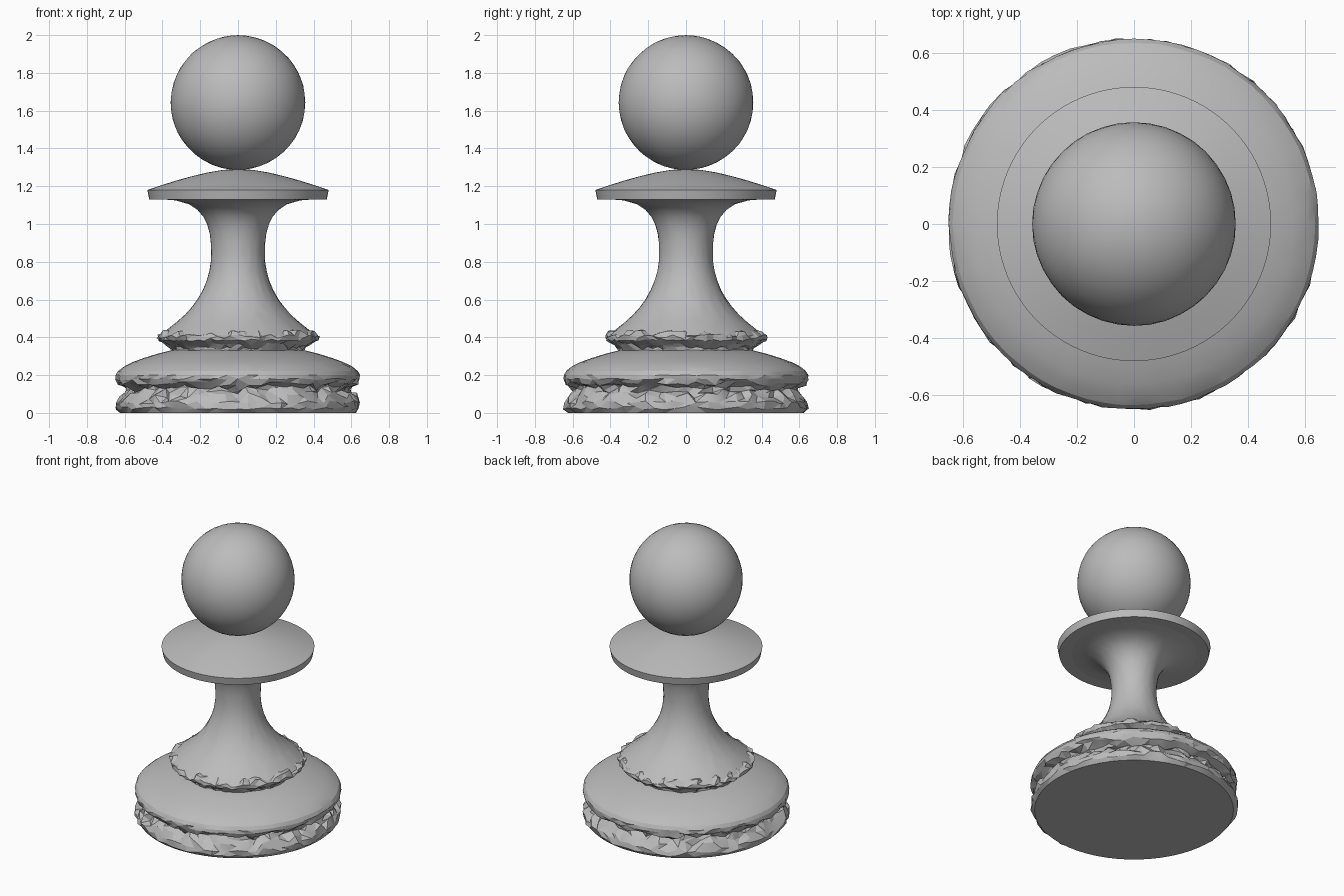
import bpy
import bmesh
import math
import random

random.seed(7)

cube = bpy.data.objects.get("Cube")
if cube:
    bpy.data.objects.remove(cube, do_unlink=True)

# One plain grey for the whole piece
grey = bpy.data.materials.new("plain grey")
grey.use_nodes = True
colour = (0.5, 0.5, 0.5, 1)
grey.diffuse_color = colour
grey.node_tree.nodes["Principled BSDF"].inputs["Base Color"].default_value = colour


def add_object(name, bm, smooth_angle):
    bmesh.ops.recalc_face_normals(bm, faces=bm.faces)
    mesh = bpy.data.meshes.new(name)
    bm.to_mesh(mesh)
    bm.free()
    mesh.materials.append(grey)
    obj = bpy.data.objects.new(name, mesh)
    bpy.context.collection.objects.link(obj)
    bpy.ops.object.select_all(action="DESELECT")
    obj.select_set(True)
    bpy.context.view_layer.objects.active = obj
    bpy.ops.object.shade_smooth_by_angle(angle=math.radians(smooth_angle))
    return obj


def lathe(name, profile, sides=72, smooth_angle=30):
    """Turn (radius, height, roughness) rows around z and cap both ends."""
    bm = bmesh.new()
    rings = []
    for r, z, rough in profile:
        ring = []
        for i in range(sides):
            a = math.tau * (i + random.uniform(-12, 12) * rough) / sides
            rr = r + random.uniform(-1, 0.4) * rough
            zz = z + random.uniform(-0.7, 0.7) * rough
            ring.append(bm.verts.new((rr * math.cos(a), rr * math.sin(a), zz)))
        rings.append(ring)
    for low, high in zip(rings, rings[1:]):
        for i in range(sides):
            j = (i + 1) % sides
            bm.faces.new((low[i], low[j], high[j], high[i]))
    bm.faces.new(rings[0][::-1])
    bm.faces.new(rings[-1])
    bmesh.ops.triangulate(bm, faces=[f for f in bm.faces if len(f.verts) == 4])
    return add_object(name, bm, smooth_angle)


# Wide foot: rough lower disc, ragged groove, smooth domed upper disc
lathe("foot", [
    (0.625, 0.0, 0), (0.65, 0.025, 0.012), (0.65, 0.055, 0.015),
    (0.625, 0.09, 0.025), (0.595, 0.12, 0.03), (0.595, 0.135, 0.025),
    (0.64, 0.155, 0.02), (0.65, 0.178, 0.008), (0.648, 0.2, 0.003),
    (0.635, 0.222, 0.002), (0.605, 0.245, 0.002), (0.56, 0.268, 0.001),
    (0.5, 0.29, 0), (0.43, 0.312, 0), (0.34, 0.335, 0)], smooth_angle=15)

# Ragged ring between foot and stem
lathe("lower_ring", [
    (0.35, 0.32, 0), (0.36, 0.343, 0.015), (0.385, 0.362, 0.012),
    (0.425, 0.385, 0.008), (0.43, 0.405, 0.015), (0.405, 0.425, 0.022),
    (0.36, 0.435, 0.01)], smooth_angle=15)

# Waisted stem flaring into the flat underside of the collar
lathe("stem", [
    (0.41, 0.41, 0), (0.375, 0.44, 0.002), (0.325, 0.48, 0.002),
    (0.28, 0.52, 0.002), (0.245, 0.56, 0.002), (0.215, 0.6, 0.002),
    (0.187, 0.65, 0.002), (0.166, 0.7, 0.001), (0.152, 0.75, 0.001),
    (0.144, 0.8, 0.001), (0.142, 0.85, 0.001), (0.144, 0.9, 0.001),
    (0.15, 0.95, 0.001), (0.164, 1.0, 0.001), (0.185, 1.04, 0.001),
    (0.215, 1.075, 0.001), (0.26, 1.105, 0.001), (0.33, 1.125, 0),
    (0.42, 1.132, 0)])

# Collar: thin tapered rim under a shallow dome
lathe("collar", [
    (0.47, 1.13, 0), (0.48, 1.18, 0), (0.4, 1.207, 0), (0.32, 1.232, 0),
    (0.24, 1.254, 0), (0.16, 1.273, 0), (0.08, 1.286, 0),
    (0.02, 1.291, 0)], sides=96)

# Ball head with faintly uneven facets
bm = bmesh.new()
bmesh.ops.create_icosphere(bm, subdivisions=4, radius=0.357)
for v in bm.verts:
    v.co *= random.uniform(0.9975, 1.0005)
    v.co.z += 1.643
add_object("head", bm, 30)
